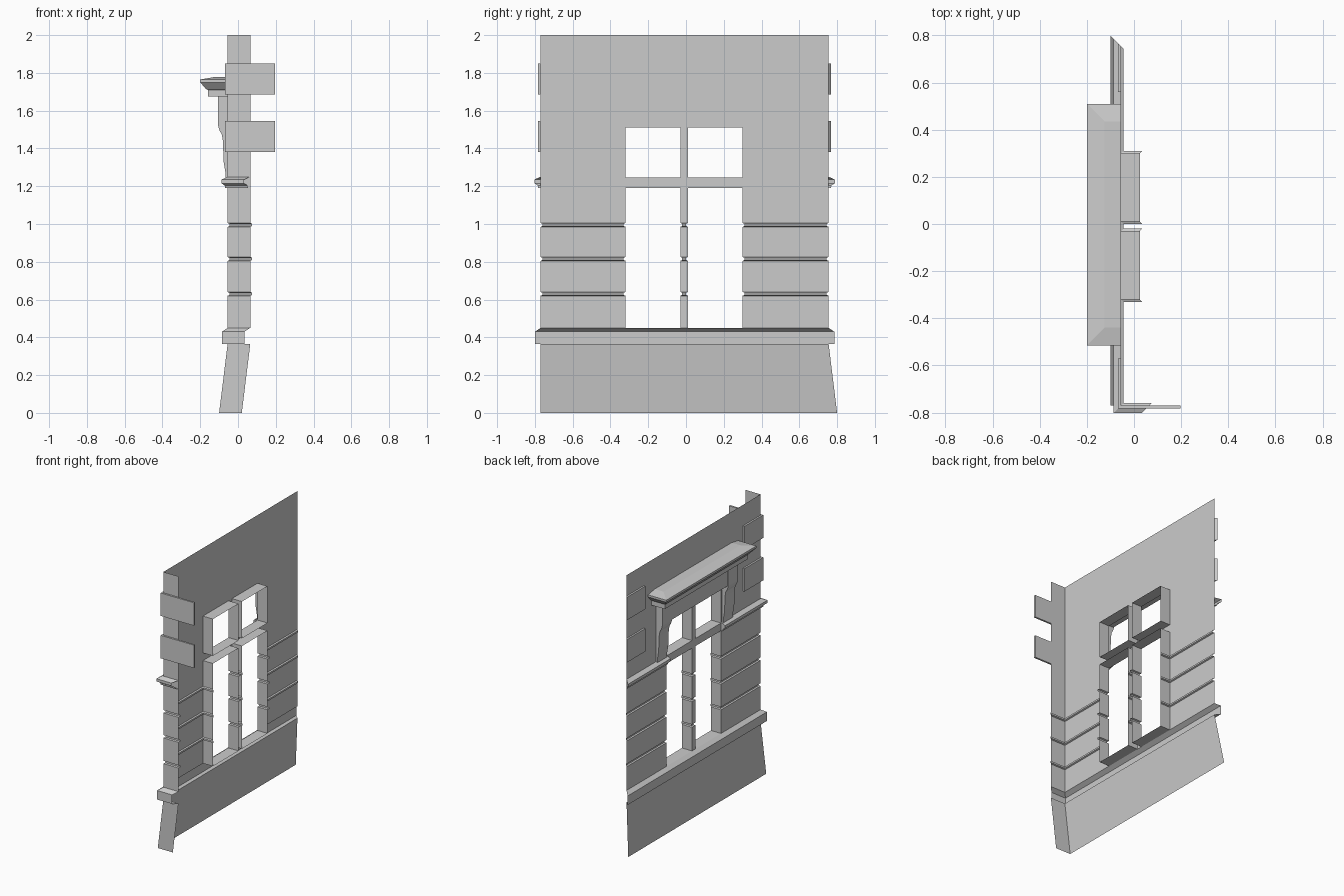
import bpy, bmesh

if "Cube" in bpy.data.objects:
    bpy.data.objects.remove(bpy.data.objects["Cube"])

WX, RX = -0.055, 0.025           # wall face, back edge of window reveals
C = (WX, 0.755, -1, 1)           # mitred free end
B = (WX, -0.77, -1, -1)          # outer corner
A = (0.065, -0.77, -1, -1)       # end of the short return


def finish(name, bm):
    me = bpy.data.meshes.new(name)
    bm.to_mesh(me)
    bm.free()
    ob = bpy.data.objects.new(name, me)
    bpy.context.collection.objects.link(ob)
    return ob


def sweep(name, path, profile, ends=(False, False), back=False, lids=False):
    """Path points are (x, y, mitre x, mitre y); profile points are (offset, z)."""
    bm = bmesh.new()
    rows = [[bm.verts.new((x + ox * d, y + oy * d, z)) for x, y, ox, oy in path]
            for d, z in profile]
    pairs = list(zip(rows, rows[1:])) + ([(rows[-1], rows[0])] if back else [])
    for lo, hi in pairs:
        for i in range(len(path) - 1):
            bm.faces.new((lo[i], lo[i + 1], hi[i + 1], hi[i]))
    if ends[0]:
        bm.faces.new([r[0] for r in rows])
    if ends[1]:
        bm.faces.new([r[-1] for r in reversed(rows)])
    if lids:
        bm.faces.new(rows[-1])
        bm.faces.new(rows[0][::-1])
    return finish(name, bm)


def extrude_y(name, outline, y0, y1):
    """Solid from an (x, z) outline."""
    bm = bmesh.new()
    a = [bm.verts.new((x, y0, z)) for x, z in outline]
    b = [bm.verts.new((x, y1, z)) for x, z in outline]
    n = len(a)
    bm.faces.new(a)
    bm.faces.new(b[::-1])
    for i in range(n):
        bm.faces.new((a[i], b[i], b[(i + 1) % n], a[(i + 1) % n]))
    bmesh.ops.recalc_face_normals(bm, faces=bm.faces)
    return finish(name, bm)


def box(name, x0, x1, y0, y1, z0, z1):
    return extrude_y(name, [(x0, z0), (x1, z0), (x1, z1), (x0, z1)], y0, y1)


# Battered plinth and sill course
sweep("plinth", [C, (WX, -0.77, -1, 0), (0.065, -0.77, -1, 0)],
      [(0.045, 0), (0, 0.365)])
sweep("sill_course", [C, B, A],
      [(0, 0.365), (0.03, 0.365), (0.03, 0.43), (0, 0.45)])

# Piers beside and between the windows
piers = {
    "left_pier": [C, (WX, 0.30, -1, -1), (RX, 0.30, -1, -1)],
    "mullion": [(RX, 0.01, -1, 1), (WX, 0.01, -1, 1),
                (WX, -0.03, -1, -1), (RX, -0.03, -1, -1)],
    "right_pier": [(RX, -0.32, -1, 1), (WX, -0.32, -1, 1), B, A],
}
grooved = [(0, 0.45)]
for z in (0.63, 0.815, 0.995):
    grooved += [(0, z - 0.01), (-0.01, z - 0.006), (-0.01, z + 0.006), (0, z + 0.01)]
grooved.append((0, 1.19))
for name, path in piers.items():
    sweep("lower_" + name, path, grooved)
    sweep("upper_" + name, path, [(0, 1.245), (0, 1.51)])

# Continuous wall strips: transom level and above the windows
sweep("transom", [C, B, A], [(0, 1.19), (0, 1.245)])
sweep("upper_wall", [C, B, A], [(0, 1.51), (0, 2.0)])

# Horizontal reveals of the four openings
bm = bmesh.new()
for y0, y1 in ((0.01, 0.30), (-0.32, -0.03)):
    for z, up in ((0.45, 1), (1.19, 0), (1.245, 1), (1.51, 0)):
        vs = [bm.verts.new(p) for p in
              ((WX, y0, z), (RX, y0, z), (RX, y1, z), (WX, y1, z))]
        bm.faces.new(vs if up else vs[::-1])
finish("window_ledges", bm)

# Moulded string course either side of the window
band = [(0, 1.19), (0.012, 1.19), (0.016, 1.205), (0.033, 1.215),
        (0.033, 1.235), (0, 1.25)]
sweep("string_course_left", [C, (WX, 0.30, -1, 0)], band, (False, True))
sweep("string_course_right", [(WX, -0.32, -1, 0), B, A], band, (True, False))

# Quoin blocks
for i, (z0, z1) in enumerate(((1.38, 1.545), (1.685, 1.85))):
    prof = [(0, z0), (0.013, z0), (0.013, z1), (0, z1)]
    sweep(f"quoin_left_{i}", [C, (WX, 0.56, -1, 0)], prof, (True, True))
    sweep(f"quoin_right_{i}", [(WX, -0.57, -1, 0), B, (0.197, -0.77, 0, -1)],
          prof, (True, True), back=True)

# Window hood with hipped top
sweep("hood", [(WX, 0.47, 0, 1), (-0.16, 0.47, -1, 1),
               (-0.16, -0.475, -1, -1), (WX, -0.475, 0, -1)],
      [(0, 1.675), (0, 1.71), (0.01, 1.715), (0.04, 1.75), (0.04, 1.765),
       (-0.035, 1.778)], lids=True)

# Frieze and scrolled brackets carrying the hood
box("frieze", -0.10, WX, -0.33, 0.31, 1.52, 1.675)
scroll = [(WX, 1.675), (-0.105, 1.675), (-0.105, 1.52), (-0.098, 1.495),
          (-0.086, 1.475), (-0.08, 1.44), (-0.076, 1.33), (-0.066, 1.27),
          (-0.066, 1.245), (WX, 1.245)]
for name, y0 in (("bracket_left", 0.31), ("bracket_right", -0.44)):
    extrude_y(name, scroll, y0, y0 + 0.11)
